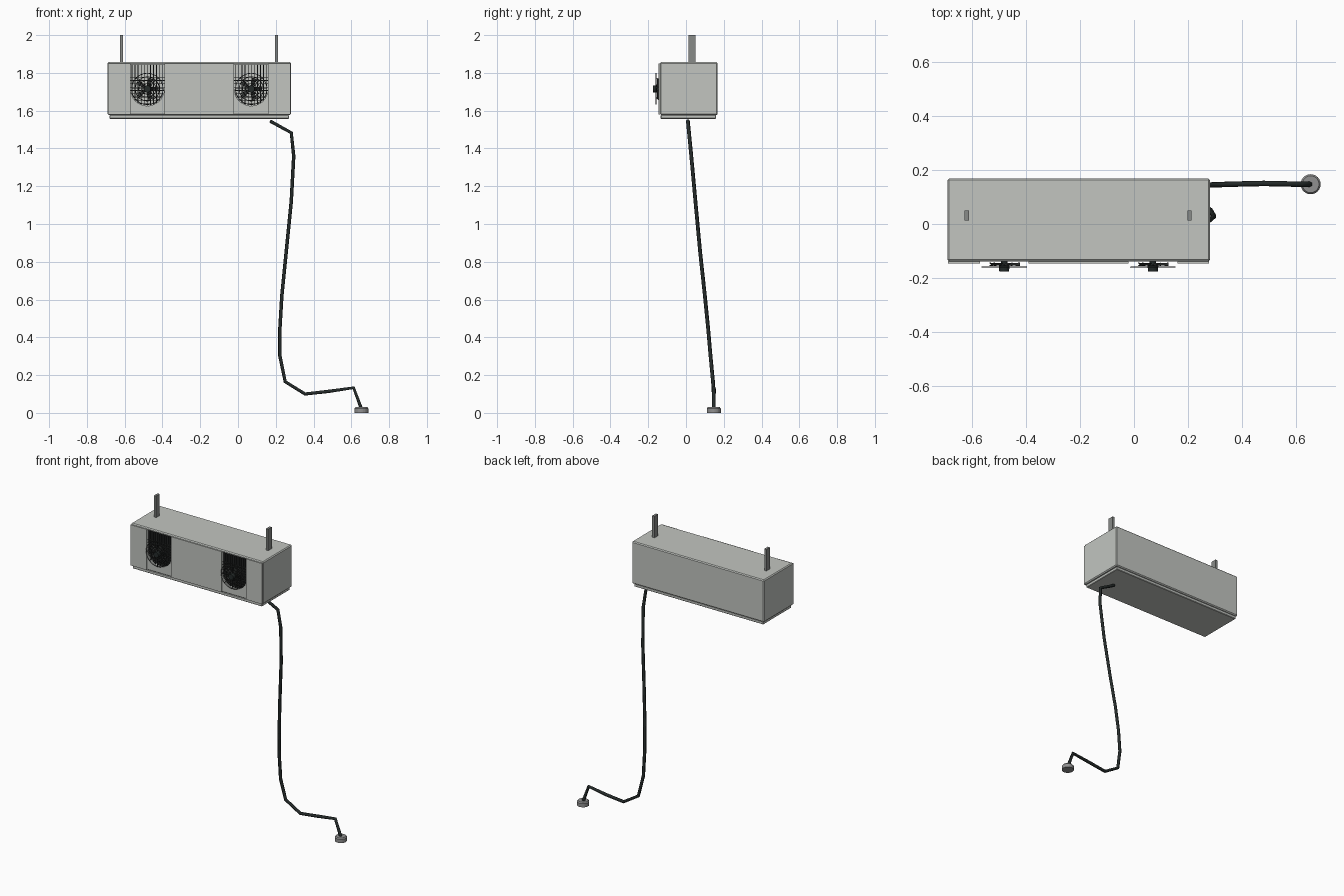
import bpy, bmesh, math
from mathutils import Matrix, Vector

if "Cube" in bpy.data.objects:
    bpy.data.objects.remove(bpy.data.objects["Cube"])


def material(name, rgb):
    m = bpy.data.materials.new(name)
    m.diffuse_color = (*rgb, 1)
    m.use_nodes = True
    m.node_tree.nodes["Principled BSDF"].inputs["Base Color"].default_value = m.diffuse_color
    return m


SHELL = material("pale grey shell", (0.54, 0.56, 0.53))
STEEL = material("mid grey steel", (0.25, 0.26, 0.25))
DARK = material("dark fan plastic", (0.03, 0.033, 0.032))
RUBBER = material("black rubber", (0.018, 0.024, 0.023))
FOOT = material("plug grey", (0.28, 0.28, 0.28))


def finish(bm, name, mat):
    bmesh.ops.recalc_face_normals(bm, faces=bm.faces)
    me = bpy.data.meshes.new(name)
    bm.to_mesh(me)
    bm.free()
    ob = bpy.data.objects.new(name, me)
    bpy.context.collection.objects.link(ob)
    if mat:
        me.materials.append(mat)
    return ob


def add_box(bm, lo, hi, bevel=0):
    lo, hi = Vector(lo), Vector(hi)
    mtx = Matrix.Translation((lo + hi) / 2) @ Matrix.Diagonal((*(hi - lo), 1))
    r = bmesh.ops.create_cube(bm, size=1, matrix=mtx)
    if bevel:
        edges = {e for v in r["verts"] for e in v.link_edges}
        bmesh.ops.bevel(bm, geom=list(edges), offset=bevel, segments=1, affect='EDGES')


def box(name, lo, hi, mat, bevel=0):
    bm = bmesh.new()
    add_box(bm, lo, hi, bevel)
    return finish(bm, name, mat)


def add_cyl(bm, c, r1, r2, depth, axis='Z', seg=20):
    rot = Matrix.Rotation(math.pi / 2, 4, 'X') if axis == 'Y' else Matrix()
    bmesh.ops.create_cone(bm, cap_ends=True, segments=seg, radius1=r1, radius2=r2,
                          depth=depth, matrix=Matrix.Translation(c) @ rot)


def add_ring(bm, c, R, r, seg=28, sides=4):
    # wire ring lying in the xz plane
    loops = []
    for i in range(seg):
        a = 2 * math.pi * i / seg
        loops.append([bm.verts.new((c[0] + (R + r * math.cos(b)) * math.cos(a),
                                    c[1] + r * math.sin(b),
                                    c[2] + (R + r * math.cos(b)) * math.sin(a)))
                      for b in [2 * math.pi * j / sides for j in range(sides)]])
    for i in range(seg):
        p, q = loops[i], loops[(i + 1) % seg]
        for j in range(sides):
            k = (j + 1) % sides
            bm.faces.new((p[j], p[k], q[k], q[j]))


FANS = (-0.48, 0.07)
FZ, R, TOP = 1.715, 0.09, 1.845

# main housing, with U-shaped fan openings cut into the front
body = box("housing", (-0.69, -0.138, 1.577), (0.281, 0.168, 1.857), SHELL, 0.006)
for i, fx in enumerate(FANS):
    bm = bmesh.new()
    pts = [(fx + R, TOP), (fx - R, TOP)]
    pts += [(fx - R * math.cos(t), FZ - R * math.sin(t))
            for t in [math.pi * k / 16 for k in range(17)]]
    f = bm.faces.new([bm.verts.new((x, -0.2, z)) for x, z in pts])
    ext = bmesh.ops.extrude_face_region(bm, geom=[f])
    bmesh.ops.translate(bm, vec=(0, 0.15, 0),
                        verts=[v for v in ext["geom"] if isinstance(v, bmesh.types.BMVert)])
    cutter = finish(bm, f"opening_cutter_{i + 1}", SHELL)
    cutter.hide_render = True
    cutter.hide_viewport = True
    mod = body.modifiers.new("fan opening", 'BOOLEAN')
    mod.operation, mod.solver, mod.object = 'DIFFERENCE', 'EXACT', cutter
# bake the cuts, then drop the cutters
dg = bpy.context.evaluated_depsgraph_get()
baked = bpy.data.meshes.new_from_object(body.evaluated_get(dg))
body.modifiers.clear()
body.data = baked
for ob in [o for o in bpy.data.objects if "cutter" in o.name]:
    bpy.data.objects.remove(ob)

# bottom lid and front panels
box("bottom_lid", (-0.68, -0.134, 1.557), (0.27, 0.16, 1.577), SHELL, 0.003)
for name, x0, x1 in (("left", -0.687, -0.57), ("middle", -0.39, -0.02), ("right", 0.16, 0.278)):
    box(f"front_panel_{name}", (x0, -0.146, 1.58), (x1, -0.137, 1.85), SHELL)

# ceiling hangers
for name, x in (("left", -0.618), ("right", 0.205)):
    box(f"hanger_{name}", (x - 0.008, 0.013, 1.85), (x + 0.008, 0.05, 2.0), STEEL)

for i, fx in enumerate(FANS):
    # slatted grille filling the opening
    bm = bmesh.new()
    n = 11
    for k in range(n):
        dx = -R + 2 * R * (k + 0.5) / n
        low = FZ - math.sqrt(R * R - dx * dx)
        add_box(bm, (fx + dx - 0.002, -0.135, low), (fx + dx + 0.002, -0.112, TOP))
    for k in range(9):
        dz = -0.078 + 0.0175 * k
        w = R if dz > 0 else math.sqrt(R * R - dz * dz)
        add_box(bm, (fx - w, -0.133, FZ + dz - 0.002), (fx + w, -0.115, FZ + dz + 0.002))
    finish(bm, f"grille_{i + 1}", DARK)

    # round wire guard
    bm = bmesh.new()
    c = (fx, -0.159, FZ)
    for r in (0.083, 0.064, 0.045, 0.028):
        add_ring(bm, c, r, 0.0018)
    for k in range(8):
        spoke = bmesh.new()
        add_box(spoke, (0.015, -0.0015, -0.0015), (0.083, 0.0015, 0.0015))
        spoke.transform(Matrix.Translation(c) @ Matrix.Rotation(k * math.pi / 4, 4, 'Y'))
        tmp = bpy.data.meshes.new("tmp")
        spoke.to_mesh(tmp)
        spoke.free()
        bm.from_mesh(tmp)
        bpy.data.meshes.remove(tmp)
    finish(bm, f"guard_{i + 1}", DARK)

    # pitched fan blades
    bm = bmesh.new()
    for k in range(5):
        rot = Matrix.Translation((fx, -0.149, FZ)) @ Matrix.Rotation(k * 2 * math.pi / 5, 4, 'Y')
        quad = ((0.01, 0.003, -0.006), (0.058, 0.005, -0.013),
                (0.058, -0.005, 0.013), (0.01, -0.003, 0.006))
        front = [bm.verts.new(rot @ Vector((x, y - 0.001, z))) for x, y, z in quad]
        back = [bm.verts.new(rot @ Vector((x, y + 0.001, z))) for x, y, z in quad]
        bm.faces.new(front)
        bm.faces.new(back[::-1])
        for a in range(4):
            b = (a + 1) % 4
            bm.faces.new((front[a], back[a], back[b], front[b]))
    finish(bm, f"fan_blades_{i + 1}", DARK)

    # hub and axle back into the housing
    bm = bmesh.new()
    add_cyl(bm, (fx, -0.164, FZ), 0.02, 0.018, 0.022, 'Y')
    add_cyl(bm, (fx, -0.11, FZ), 0.012, 0.012, 0.12, 'Y', 12)
    finish(bm, f"fan_hub_{i + 1}", RUBBER)

# hanging cable
path = [(0.17, 0.01, 1.545), (0.282, 0.016, 1.483), (0.295, 0.028, 1.36), (0.282, 0.05, 1.12),
        (0.255, 0.075, 0.85), (0.232, 0.1, 0.62), (0.222, 0.117, 0.45), (0.222, 0.13, 0.3),
        (0.25, 0.143, 0.165), (0.355, 0.147, 0.1), (0.48, 0.15, 0.114), (0.612, 0.147, 0.133),
        (0.652, 0.147, 0.025)]
cu = bpy.data.curves.new("cable", 'CURVE')
cu.dimensions = '3D'
cu.bevel_depth, cu.bevel_resolution, cu.use_fill_caps = 0.01, 1, True
sp = cu.splines.new('POLY')
sp.points.add(len(path) - 1)
for p, co in zip(sp.points, path):
    p.co = (*co, 1)
cu.materials.append(RUBBER)
cable = bpy.data.objects.new("cable", cu)
bpy.context.collection.objects.link(cable)

# round plug on the floor
bm = bmesh.new()
add_cyl(bm, (0.653, 0.147, 0.012), 0.037, 0.037, 0.024, seg=24)
add_cyl(bm, (0.653, 0.147, 0.0275), 0.037, 0.031, 0.007, seg=24)
finish(bm, "floor_plug", FOOT)
